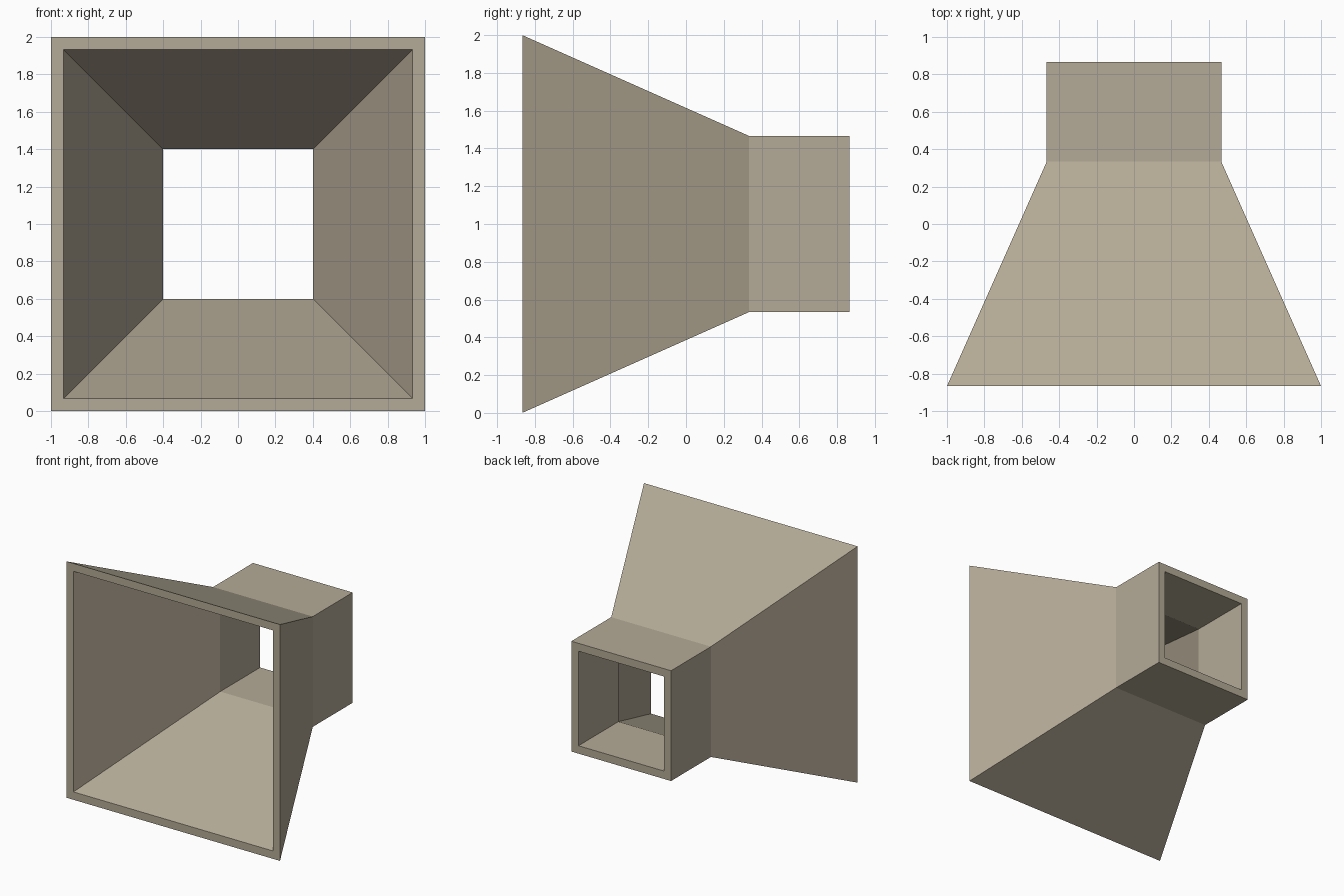
import bpy

# Remove the default cube only
cube = bpy.data.objects.get("Cube")
if cube:
    bpy.data.objects.remove(cube, do_unlink=True)

# Single flat colour
COLOUR = (0.456, 0.402, 0.305, 1.0)
mat = bpy.data.materials.new("warm_beige")
mat.use_nodes = True
mat.diffuse_color = COLOUR
bsdf = next(n for n in mat.node_tree.nodes if n.type == 'BSDF_PRINCIPLED')
bsdf.inputs["Base Color"].default_value = COLOUR
bsdf.inputs["Roughness"].default_value = 0.8

CENTRE_Z = 1.0
WALL = 0.0667
MOUTH, NECK = 1.0, 0.4667              # outer half widths
FRONT, BEND, BACK = -0.8667, 0.3333, 0.8667

# Closed wall section as (half width, y): outside to the back, inside to the front
section = [
    (MOUTH, FRONT), (NECK, BEND), (NECK, BACK),
    (NECK - WALL, BACK), (NECK - WALL, BEND), (MOUTH - WALL, FRONT),
]
corners = [(1, 1), (-1, 1), (-1, -1), (1, -1)]

# Square loop of vertices for each section point, bridged into a hollow tube
verts = [(sx * h, y, CENTRE_Z + sz * h) for h, y in section for sx, sz in corners]
faces = []
for ring in range(len(section)):
    a, b = ring * 4, (ring + 1) % len(section) * 4
    for i in range(4):
        j = (i + 1) % 4
        faces.append((a + i, a + j, b + j, b + i))

mesh = bpy.data.meshes.new("flared_square_duct")
mesh.from_pydata(verts, [], faces)
mesh.materials.append(mat)
mesh.validate()

duct = bpy.data.objects.new("flared_square_duct", mesh)
bpy.context.collection.objects.link(duct)

# Consistent outward normals
import bmesh
bm = bmesh.new()
bm.from_mesh(mesh)
bmesh.ops.recalc_face_normals(bm, faces=bm.faces[:])
bm.to_mesh(mesh)
bm.free()
